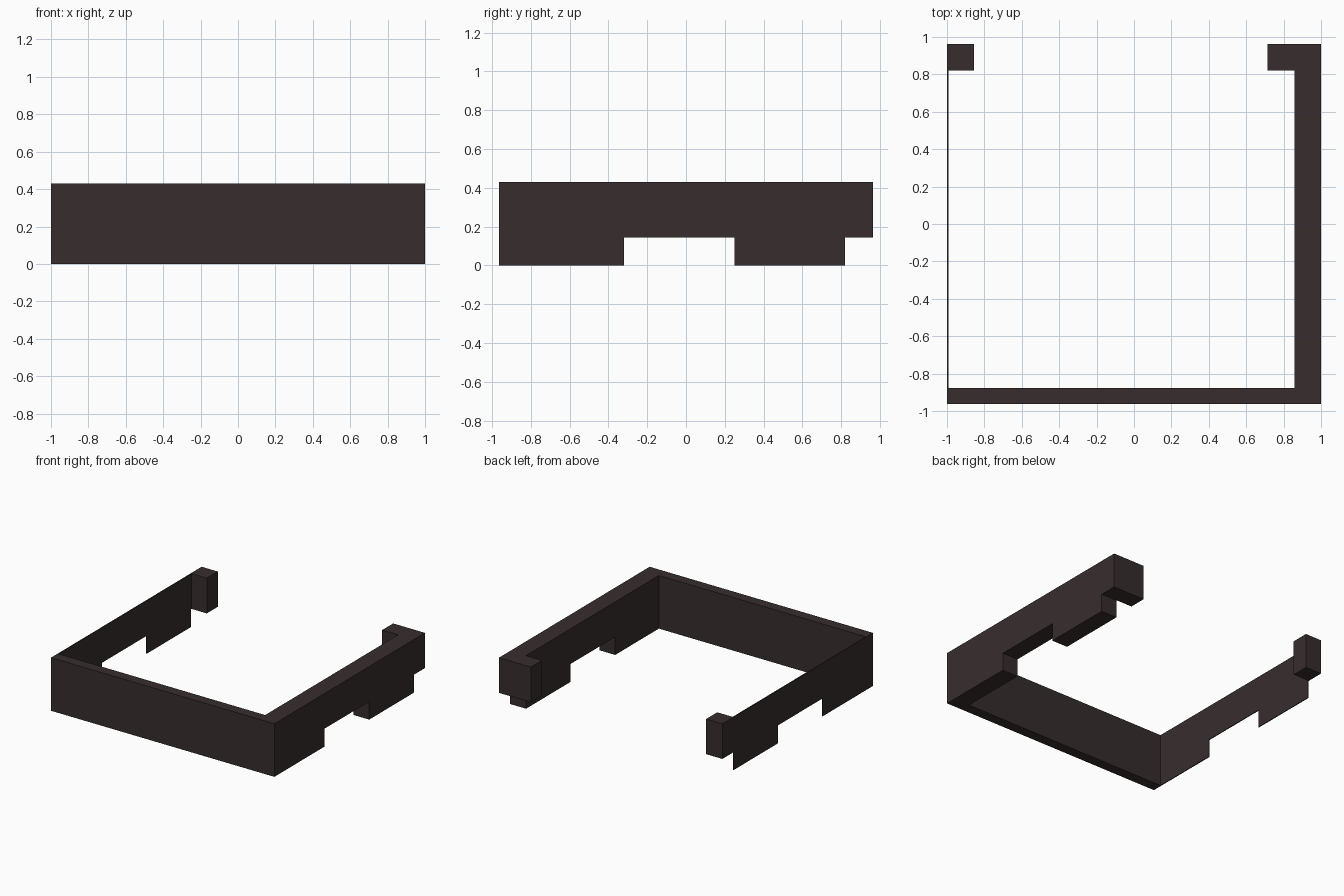
import bpy, bmesh

if "Cube" in bpy.data.objects:
    bpy.data.objects.remove(bpy.data.objects["Cube"])

TOP, NOTCH = 0.43, 0.145          # rail height and underside of the cut-outs
FRONT, BACK = -0.963, 0.963

mat = bpy.data.materials.new("dark brown")
mat.diffuse_color = (0.038, 0.026, 0.027, 1)
mat.use_nodes = True
mat.node_tree.nodes["Principled BSDF"].inputs["Base Color"].default_value = mat.diffuse_color


def extrude_x(name, profile, x0, x1):
    """Extrude a (y, z) outline from x0 to x1."""
    bm = bmesh.new()
    face = bm.faces.new([bm.verts.new((x0, y, z)) for y, z in profile])
    ext = bmesh.ops.extrude_face_region(bm, geom=[face])
    moved = [v for v in ext["geom"] if isinstance(v, bmesh.types.BMVert)]
    bmesh.ops.translate(bm, verts=moved, vec=(x1 - x0, 0, 0))
    bmesh.ops.recalc_face_normals(bm, faces=bm.faces)
    mesh = bpy.data.meshes.new(name)
    bm.to_mesh(mesh)
    bm.free()
    mesh.materials.append(mat)
    obj = bpy.data.objects.new(name, mesh)
    bpy.context.collection.objects.link(obj)
    return obj


def rect(y0, y1, z0, z1):
    return [(y0, z0), (y1, z0), (y1, z1), (y0, z1)]


# Notched outline shared by both side walls
side = [(FRONT, 0), (-0.32, 0), (-0.32, NOTCH), (0.25, NOTCH), (0.25, 0),
        (0.82, 0), (0.82, NOTCH), (BACK, NOTCH), (BACK, TOP), (FRONT, TOP)]

# Thick right wall and paper-thin left wall
extrude_x("right_wall", side, 0.858, 1.0)
extrude_x("left_wall", side, -1.0, -0.993)

# Front wall between them
extrude_x("front_wall", rect(FRONT, -0.878, 0, TOP), -0.993, 0.858)

# Inward returns at the back ends
extrude_x("right_back_return", rect(0.822, BACK, NOTCH, TOP), 0.715, 0.858)
extrude_x("left_back_return", rect(0.822, BACK, NOTCH, TOP), -0.993, -0.855)
